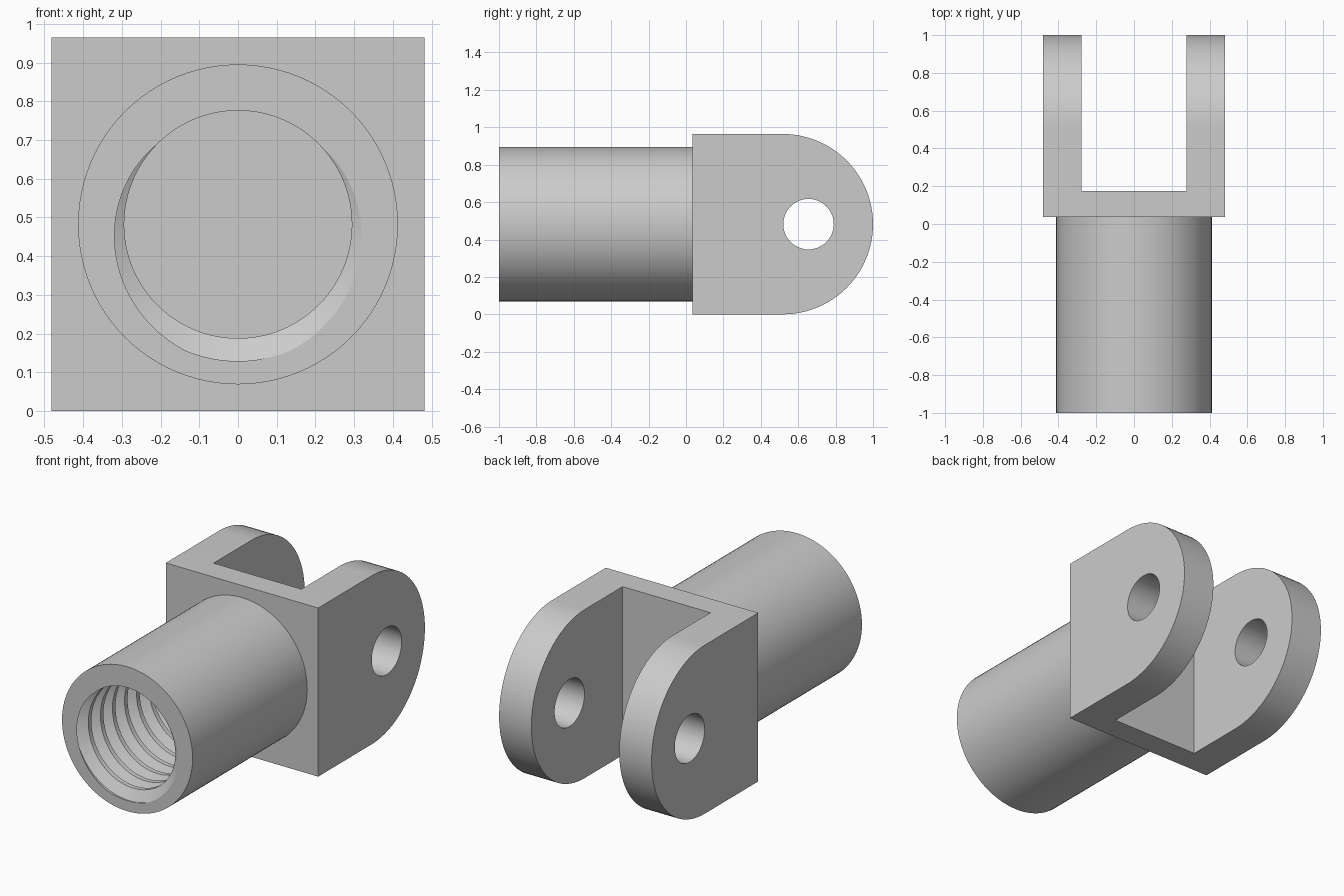
import bpy, bmesh
from math import sin, cos, pi, radians

cube = bpy.data.objects.get("Cube")
if cube:
    bpy.data.objects.remove(cube, do_unlink=True)

HALF = 0.482             # half width of the square block, also the axis height
Y_FRONT, Y_JOIN, Y_BACK = -1.0, 0.036, 1.0
SLOT_HALF, SLOT_Y = 0.278, 0.176
PIN_Y, PIN_R = 0.655, 0.135
SLEEVE_R, MINOR_R, MAJOR_R, PITCH = 0.413, 0.294, 0.353, 0.109

steel = bpy.data.materials.new("plain_grey_steel")
steel.use_nodes = True
steel.diffuse_color = (0.6, 0.6, 0.6, 1)
steel.node_tree.nodes["Principled BSDF"].inputs["Base Color"].default_value = (0.6, 0.6, 0.6, 1)


def make_object(name, bm):
    bmesh.ops.recalc_face_normals(bm, faces=bm.faces)
    mesh = bpy.data.meshes.new(name)
    bm.to_mesh(mesh)
    bm.free()
    mesh.materials.append(steel)
    obj = bpy.data.objects.new(name, mesh)
    bpy.context.collection.objects.link(obj)
    return obj


def prism(name, outline, half_width):
    """Extrude a (y, z) outline symmetrically along x."""
    bm = bmesh.new()
    face = bm.faces.new([bm.verts.new((-half_width, y, z)) for y, z in outline])
    moved = bmesh.ops.extrude_face_region(bm, geom=[face])["geom"]
    verts = [v for v in moved if isinstance(v, bmesh.types.BMVert)]
    bmesh.ops.translate(bm, verts=verts, vec=(2 * half_width, 0, 0))
    return make_object(name, bm)


def arc(cy, radius, start, end, steps):
    angles = [radians(start + (end - start) * i / steps) for i in range(steps + 1)]
    return [(cy + radius * cos(a), HALF + radius * sin(a)) for a in angles]


def activate(obj):
    bpy.ops.object.select_all(action="DESELECT")
    obj.select_set(True)
    bpy.context.view_layer.objects.active = obj


def cut(obj, cutter):
    mod = obj.modifiers.new("cut", "BOOLEAN")
    mod.operation, mod.solver, mod.object = "DIFFERENCE", "EXACT", cutter
    activate(obj)
    bpy.ops.object.modifier_apply(modifier=mod.name)
    bpy.data.objects.remove(cutter, do_unlink=True)


def smooth(obj):
    activate(obj)
    bpy.ops.object.shade_smooth_by_angle(angle=radians(25))


# Fork: rounded block, slotted from the back, with a pin hole across both cheeks
fork = prism("fork", [(Y_JOIN, 0)] + arc(Y_BACK - HALF, HALF, -90, 90, 48)
             + [(Y_JOIN, 2 * HALF)], HALF)
cut(fork, prism("slot_cutter", [(SLOT_Y, -1), (2, -1), (2, 2), (SLOT_Y, 2)], SLOT_HALF))
cut(fork, prism("pin_hole_cutter", arc(PIN_Y, PIN_R, 0, 360, 48)[:-1], 1))
smooth(fork)


# Threaded sleeve: outer wall, front rim and a right-handed V thread inside
def bore_radius(y, turn):
    """Bore radius from the distance to the nearest groove, in pitches."""
    s = (y - Y_FRONT) / PITCH + turn
    s = abs(s - round(s))
    depth = min(1, max(0, (3 / 8 - s) / (3 / 8 - 1 / 16)))
    return MINOR_R + (MAJOR_R - MINOR_R) * depth


bm = bmesh.new()
SEGMENTS = 96
TURNS = int((Y_JOIN - Y_FRONT) / PITCH) + 3
columns = []
for i in range(SEGMENTS + 1):
    turn = i / SEGMENTS                      # measured from the bottom
    points = [(SLEEVE_R, Y_JOIN), (SLEEVE_R, Y_FRONT)]
    for k in range(-1, TURNS):
        for offset in (-3 / 8, -1 / 16, 1 / 16, 3 / 8):
            y = Y_FRONT + PITCH * (k - turn + offset)
            y = min(Y_JOIN, max(Y_FRONT, y))
            points.append((bore_radius(y, turn), y))
    a = 2 * pi * turn - pi / 2
    columns.append([bm.verts.new((r * cos(a), y, HALF + r * sin(a))) for r, y in points])
for left, right in zip(columns, columns[1:]):
    for j in range(len(left) - 1):
        bm.faces.new((left[j], right[j], right[j + 1], left[j + 1]))
bmesh.ops.remove_doubles(bm, verts=bm.verts, dist=1e-5)
smooth(make_object("threaded_sleeve", bm))
